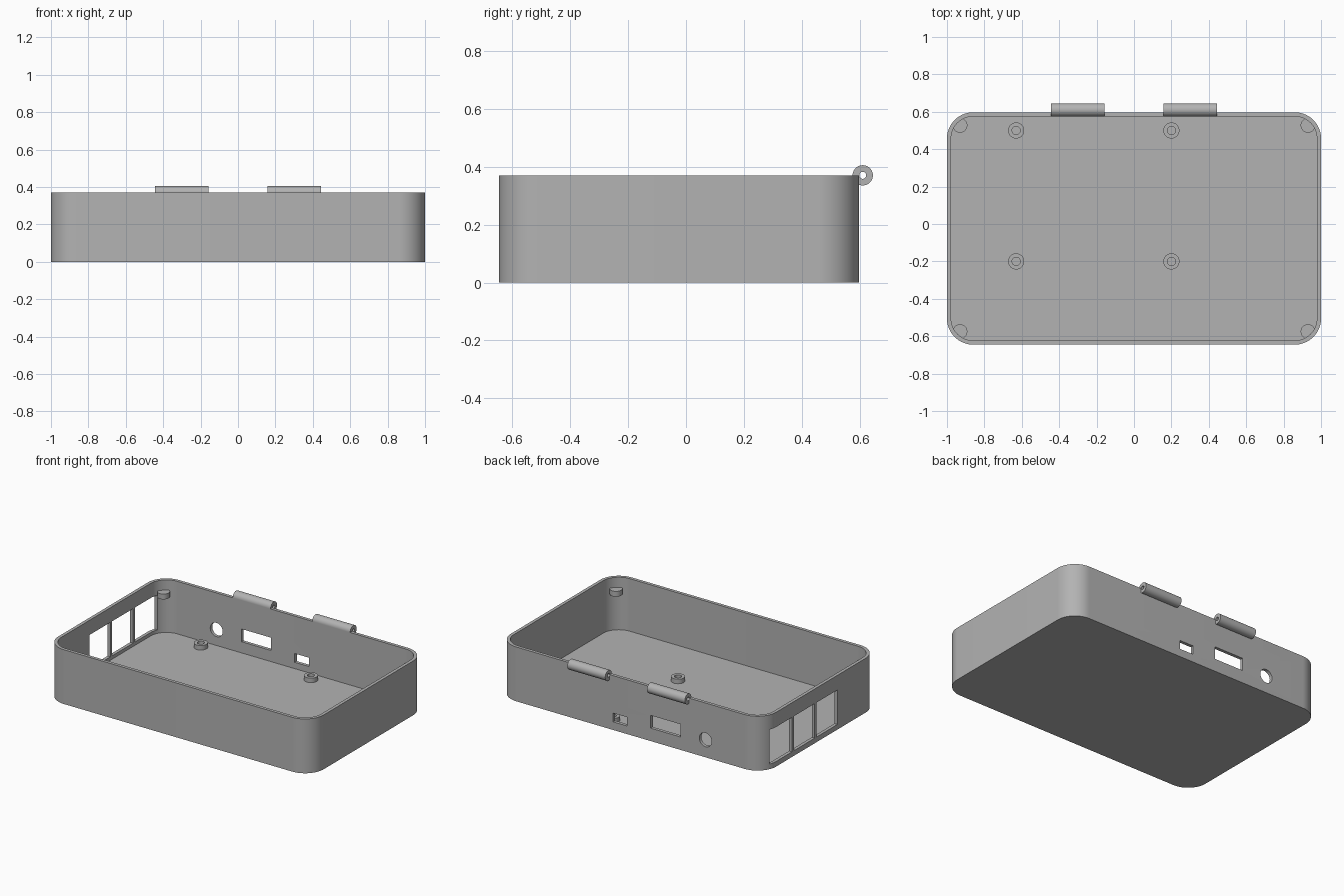
import bpy, bmesh, math
from mathutils import Matrix, Vector

if "Cube" in bpy.data.objects:
    bpy.data.objects.remove(bpy.data.objects["Cube"])

grey = bpy.data.materials.new("plain_grey")
grey.diffuse_color = (0.45, 0.45, 0.45, 1)
grey.use_nodes = True
grey.node_tree.nodes["Principled BSDF"].inputs["Base Color"].default_value = grey.diffuse_color

Y_MIN, Y_MAX, HEIGHT, WALL, FLOOR, RADIUS = -0.645, 0.597, 0.37, 0.022, 0.012, 0.14


def finish(name, bm):
    bmesh.ops.recalc_face_normals(bm, faces=bm.faces)
    me = bpy.data.meshes.new(name)
    bm.to_mesh(me)
    bm.free()
    me.materials.append(grey)
    ob = bpy.data.objects.new(name, me)
    bpy.context.collection.objects.link(ob)
    return ob


def smooth(ob):
    bpy.ops.object.select_all(action='DESELECT')
    ob.select_set(True)
    bpy.context.view_layer.objects.active = ob
    bpy.ops.object.shade_smooth_by_angle(angle=math.radians(30))


def rounded_loop(bm, inset, z, n=20):
    """Ring of vertices around the rounded rectangle."""
    r = RADIUS - inset
    cx, cy, my = 1 - RADIUS, (Y_MAX - Y_MIN) / 2 - RADIUS, (Y_MAX + Y_MIN) / 2
    ring = []
    for q, (sx, sy) in enumerate([(1, 1), (-1, 1), (-1, -1), (1, -1)]):
        for i in range(n + 1):
            a = math.pi / 2 * (q + i / n)
            ring.append(bm.verts.new((sx * cx + r * math.cos(a),
                                      my + sy * cy + r * math.sin(a), z)))
    return ring


def bridge(bm, a, b):
    for i in range(len(a)):
        j = (i + 1) % len(a)
        bm.faces.new((a[i], a[j], b[j], b[i]))


def tube(name, loc, r_out, r_in, length, along_x=False, n=40):
    """Hollow cylinder centred on loc."""
    bm = bmesh.new()
    rings = []
    for r, z in [(r_out, -.5), (r_out, .5), (r_in, .5), (r_in, -.5)]:
        rings.append([bm.verts.new((r * math.cos(2 * math.pi * i / n),
                                    r * math.sin(2 * math.pi * i / n), z * length))
                      for i in range(n)])
    for k in range(4):
        bridge(bm, rings[k], rings[(k + 1) % 4])
    if along_x:
        bm.transform(Matrix.Rotation(math.pi / 2, 4, 'Y'))
    bm.transform(Matrix.Translation(loc))
    ob = finish(name, bm)
    smooth(ob)
    return ob


def box(name, lo, hi):
    bm = bmesh.new()
    lo, hi = Vector(lo), Vector(hi)
    bmesh.ops.create_cube(bm, size=1, matrix=Matrix.Translation((lo + hi) / 2)
                          @ Matrix.Diagonal((*(hi - lo), 1)))
    return finish(name, bm)


def cylinder(name, loc, r, depth, rot=Matrix()):
    bm = bmesh.new()
    bmesh.ops.create_cone(bm, cap_ends=True, segments=40, radius1=r, radius2=r,
                          depth=depth, matrix=Matrix.Translation(loc) @ rot)
    return finish(name, bm)


# Open tray with rounded corners
bm = bmesh.new()
rings = [rounded_loop(bm, 0, 0), rounded_loop(bm, 0, HEIGHT),
         rounded_loop(bm, WALL, HEIGHT), rounded_loop(bm, WALL, FLOOR)]
for a, b in zip(rings, rings[1:]):
    bridge(bm, a, b)
bm.faces.new(rings[0])
bm.faces.new(rings[-1])
tray = finish("case_tray", bm)

# Port openings: three windows on the left, three sockets at the back
cutters = [box("window_cutter", (-1.1, y - 0.1125, 0.035), (-0.9, y + 0.1125, 0.27))
           for y in (0.40, 0.155, -0.09)]
cutters.append(box("wide_socket_cutter", (-0.375, 0.5, 0.088), (-0.152, 0.7, 0.175)))
cutters.append(box("small_socket_cutter", (0.025, 0.5, 0.055), (0.132, 0.7, 0.115)))
cutters.append(cylinder("round_socket_cutter", (-0.565, 0.6, 0.119), 0.047, 0.2,
                        Matrix.Rotation(math.pi / 2, 4, 'X')))
bpy.context.view_layer.objects.active = tray
for c in cutters:
    m = tray.modifiers.new("cut", 'BOOLEAN')
    m.operation, m.solver, m.object = 'DIFFERENCE', 'EXACT', c
    bpy.ops.object.modifier_apply(modifier=m.name)
    bpy.data.objects.remove(c)
smooth(tray)

# Board standoffs
for x in (-0.63, 0.2):
    for y in (0.5, -0.2):
        tube("standoff", (x, y, 0.025), 0.043, 0.022, 0.036)

# Corner tabs just below the rim
for x in (-0.93, 0.93):
    for y in (Y_MAX - 0.07, Y_MIN + 0.07):
        smooth(cylinder("corner_tab", (x, y, 0.283), 0.039, 0.036))

# Hinge barrels on the back rim
for x in (-0.3, 0.3):
    tube("hinge_barrel", (x, 0.61, 0.37), 0.035, 0.012, 0.285, along_x=True)
